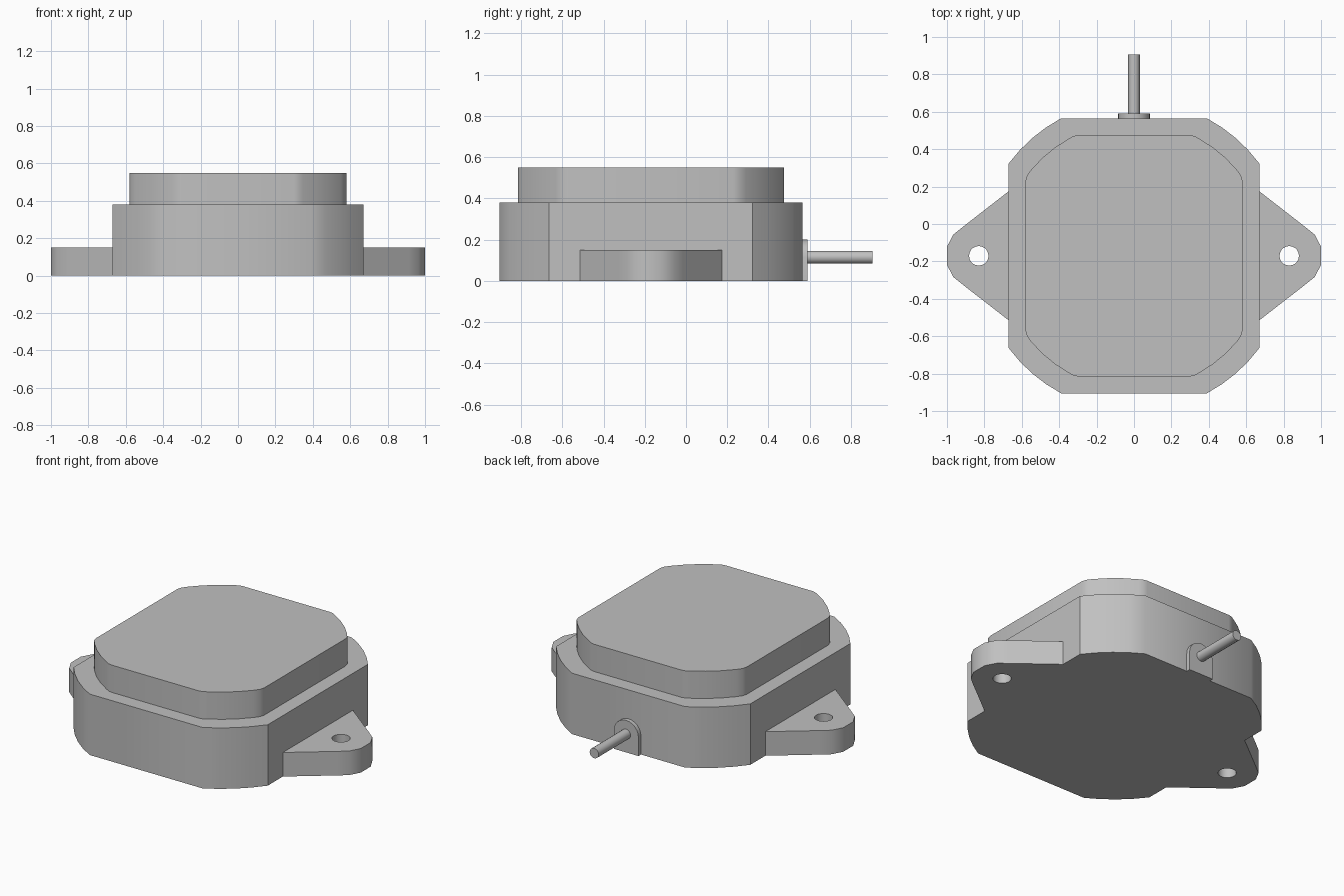
import bpy
import bmesh
from math import cos, sin, pi, radians, atan2, sqrt
from mathutils import Matrix

CY = -0.17  # centre of the housing in y

cube = bpy.data.objects.get("Cube")
if cube:
    bpy.data.objects.remove(cube, do_unlink=True)

grey = bpy.data.materials.new("housing grey")
grey.use_nodes = True
COLOUR = (0.53, 0.53, 0.53, 1)
grey.diffuse_color = COLOUR
grey.node_tree.nodes["Principled BSDF"].inputs["Base Color"].default_value = COLOUR


def arc(cx, cy, r, start, end, n):
    """Points on an arc, angles in radians, both ends included."""
    step = (end - start) / n
    return [(cx + r * cos(start + step * i), cy + r * sin(start + step * i))
            for i in range(n + 1)]


def extrude(name, loops, depth, matrix):
    """Solid from an outline and optional hole loops, raised along local z."""
    bm = bmesh.new()
    edges = []
    for loop in loops:
        verts = [bm.verts.new((x, y, 0)) for x, y in loop]
        edges += [bm.edges.new((v, verts[i - 1])) for i, v in enumerate(verts)]
    if len(loops) == 1:
        faces = [bm.faces.new(verts)]
    else:
        fill = bmesh.ops.triangle_fill(bm, edges=edges, use_beauty=True)
        faces = [f for f in fill["geom"] if isinstance(f, bmesh.types.BMFace)]
    raised = bmesh.ops.extrude_face_region(bm, geom=faces, use_keep_orig=True)
    top = [v for v in raised["geom"] if isinstance(v, bmesh.types.BMVert)]
    bmesh.ops.translate(bm, verts=top, vec=(0, 0, depth))
    bmesh.ops.transform(bm, matrix=matrix, verts=bm.verts)
    bmesh.ops.recalc_face_normals(bm, faces=bm.faces)
    mesh = bpy.data.meshes.new(name)
    bm.to_mesh(mesh)
    bm.free()
    mesh.materials.append(grey)
    obj = bpy.data.objects.new(name, mesh)
    bpy.context.collection.objects.link(obj)
    bpy.ops.object.select_all(action='DESELECT')
    obj.select_set(True)
    bpy.context.view_layer.objects.active = obj
    bpy.ops.object.shade_smooth_by_angle(angle=radians(32))
    return obj


def four_corners(corner):
    """Mirror one corner path, given anticlockwise, into a closed outline."""
    left = [(-x, y) for x, y in reversed(corner)]
    half = corner + left
    return half + [(-x, -y) for x, y in half]


# Housing: a rectangle with its corners cut by one large circle
HX, HY, HR = 0.67, 0.735, 0.832
corner = arc(0, 0, HR, atan2(sqrt(HR**2 - HX**2), HX),
             atan2(HY, sqrt(HR**2 - HY**2)), 4)
extrude("housing", [four_corners(corner)], 0.38, Matrix.Translation((0, CY, 0)))

# Lid: the same idea, inset, with softened corner ends
lid_corner = ([(0.58, 0.40), (0.572, 0.43)]
              + arc(0, 0, 0.717, radians(40), radians(61), 3)
              + [(0.325, 0.64), (0.30, 0.645)])
extrude("lid", [four_corners(lid_corner)], 0.17, Matrix.Translation((0, CY, 0.38)))

# Mounting ears: tapered lugs with a rounded tip and a bolt hole
EAR_X = 0.83
tip = [(EAR_X + 0.177 * cos(radians(a)), 0.177 * sin(radians(a)))
       for a in (-62, -40, -16, 16, 40, 62)]
outline = [(HX, -0.345)] + tip + [(HX, 0.345)]
hole = arc(EAR_X, 0, 0.052, 0, 2 * pi, 20)[:-1]
for side, sx in (("left", 1), ("right", -1)):
    loops = [[(sx * x, y) for x, y in loop] for loop in (outline, hole)]
    extrude(side + "_mounting_ear", loops, 0.15, Matrix.Translation((0, CY, 0)))

# Cable outlet on the back: arched plate and round cable
upright = Matrix.Rotation(radians(90), 4, 'X')
arch = [(-0.085, 0), (0.085, 0)] + arc(0, 0.115, 0.085, 0, pi, 12)
extrude("cable_plate", [arch], 0.025, Matrix.Translation((0, 0.59, 0)) @ upright)
cable = arc(0, 0.115, 0.031, 0, 2 * pi, 16)[:-1]
extrude("cable", [cable], 0.315, Matrix.Translation((0, 0.905, 0)) @ upright)
